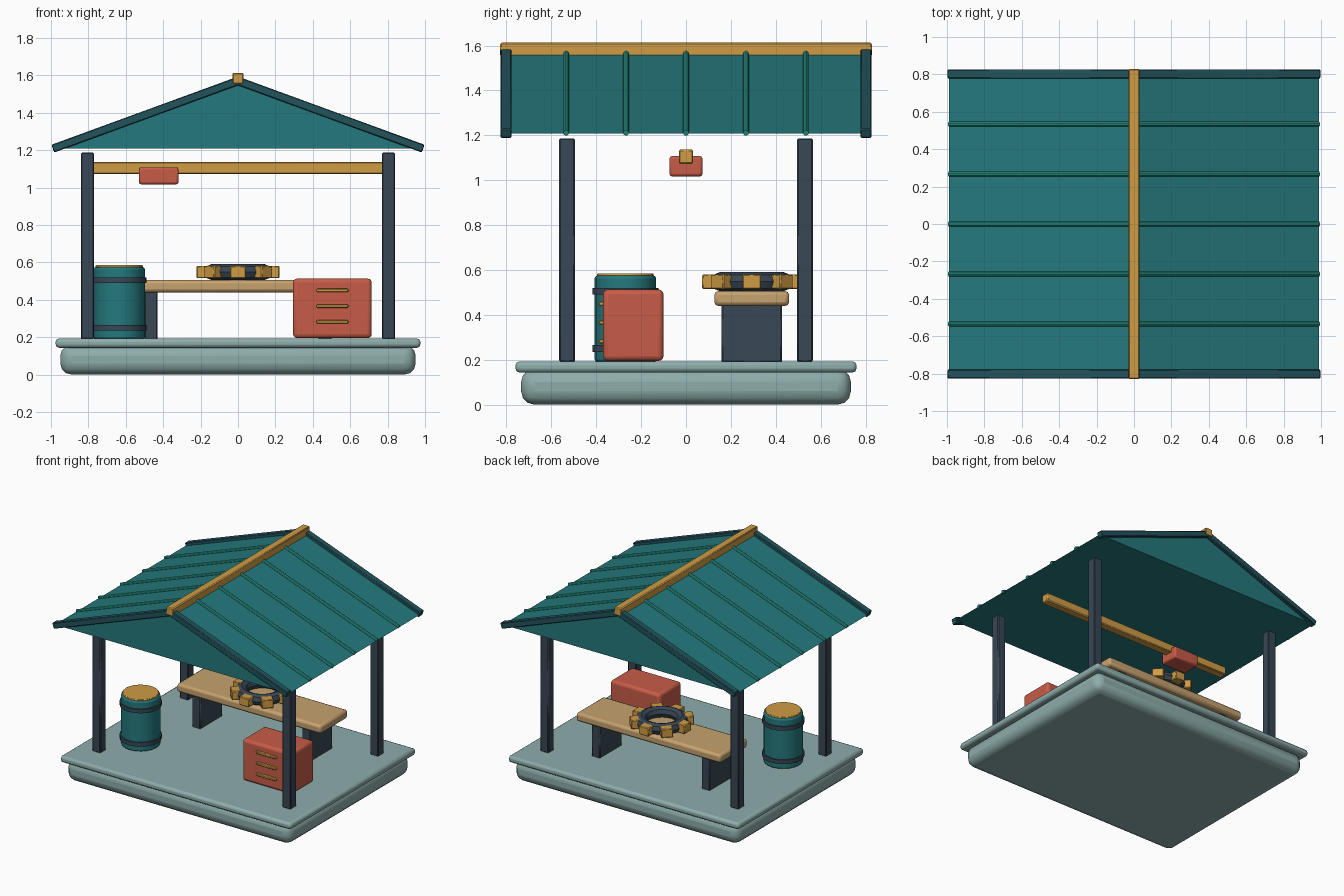
import bpy, bmesh, math
from mathutils import Vector

if "Cube" in bpy.data.objects:
    bpy.data.objects.remove(bpy.data.objects["Cube"])


def mat(name, hexcol):
    m = bpy.data.materials.new(name)
    rgb = [int(hexcol[i:i + 2], 16) / 255 for i in (0, 2, 4)]
    m.diffuse_color = [c / 12.92 if c < 0.04 else ((c + 0.055) / 1.055) ** 2.4 for c in rgb] + [1]
    m.use_nodes = True
    m.node_tree.nodes["Principled BSDF"].inputs["Base Color"].default_value = m.diffuse_color
    return m


STONE = mat("pale grey green", "8DADAB")
SLATE = mat("dark slate", "384755")
TEAL = mat("teal", "24797D")
DEEP = mat("deep teal", "22535C")
RIB = mat("bright teal", "2A9D8F")
GOLD = mat("ochre gold", "D09C45")
TAN = mat("tan wood", "C6A26F")
RED = mat("brick red", "C85C48")


def finish(ob, name, m, bevel=0, seg=2, smooth=True):
    ob.name = name
    ob.data.name = name
    ob.data.materials.clear()
    ob.data.materials.append(m)
    if bevel:
        b = ob.modifiers.new("bevel", 'BEVEL')
        b.width, b.segments = bevel, seg
    if smooth:
        bpy.ops.object.select_all(action='DESELECT')
        ob.select_set(True)
        bpy.context.view_layer.objects.active = ob
        bpy.ops.object.shade_smooth_by_angle(angle=math.radians(35))
    return ob


def box(name, m, x, y, z, bevel=0.006, seg=1, rot=(0, 0, 0)):
    """Box from (min, max) pairs; rotation is about its centre."""
    c = [(a + b) / 2 for a, b in (x, y, z)]
    bpy.ops.mesh.primitive_cube_add(size=1, location=c, rotation=rot)
    ob = bpy.context.object
    size = Vector([b - a for a, b in (x, y, z)])
    for v in ob.data.vertices:
        v.co = v.co * size
    return finish(ob, name, m, bevel, seg)


def cyl(name, m, r, x, y, z, bevel=0.0, sides=20):
    bpy.ops.mesh.primitive_cylinder_add(vertices=sides, radius=r, depth=z[1] - z[0],
                                        location=(x, y, (z[0] + z[1]) / 2))
    ob = finish(bpy.context.object, name, m, bevel, 2)
    if bevel:
        ob.modifiers["bevel"].limit_method = 'ANGLE'
    return ob


# Base: rounded plinth and thin floor slab
box("plinth", STONE, (-.95, .95), (-.735, .735), (0, .16), .06, 3)
box("floor_slab", STONE, (-.975, .975), (-.76, .76), (.143, .193), .018, 2)

# Four corner posts
for sx, nx in ((-1, "left"), (1, "right")):
    for sy, ny in ((-1, "front"), (1, "back")):
        box(f"{ny}_{nx}_post", SLATE, (sx * .805 - .035, sx * .805 + .035),
            (sy * .53 - .035, sy * .53 + .035), (.19, 1.187))

# Solid gable roof
EAVE, APEX, HALF = 1.208, 1.57, .99
bm = bmesh.new()
tri = [bm.verts.new((x, -.8, z)) for x, z in ((-HALF, EAVE), (HALF, EAVE), (0, APEX))]
face = bm.faces.new(tri)
ext = bmesh.ops.extrude_face_region(bm, geom=[face])
bmesh.ops.translate(bm, vec=(0, 1.6, 0), verts=[g for g in ext["geom"] if isinstance(g, bmesh.types.BMVert)])
bmesh.ops.recalc_face_normals(bm, faces=bm.faces)
me = bpy.data.meshes.new("roof")
bm.to_mesh(me)
bm.free()
roof = bpy.data.objects.new("roof", me)
bpy.context.collection.objects.link(roof)
finish(roof, "roof", TEAL, smooth=False)

# Sloping verge boards and roof ribs on both slopes
ang = math.atan2(APEX - EAVE, HALF)
length = math.hypot(APEX - EAVE, HALF)
for s, n in ((-1, "left"), (1, "right")):
    cx, cz = s * HALF / 2, (EAVE + APEX) / 2
    for y, ny in ((-.802, "front"), (.802, "back")):
        box(f"{ny}_{n}_verge_board", DEEP, (cx - length / 2, cx + length / 2), (y - .025, y + .025),
            (cz - .022, cz + .022), .005, 1, (0, s * ang, 0))
    for i in range(5):
        y = (i - 2) * .267
        bpy.ops.mesh.primitive_cylinder_add(vertices=10, radius=.013, depth=length, location=(cx, y, cz + .003),
                                            rotation=(0, s * (math.pi / 2 + ang), 0))
        finish(bpy.context.object, f"{n}_roof_rib_{i + 1}", RIB)

# Ridge cap, cross beam and hanging lamp box
box("ridge_cap", GOLD, (-.03, .03), (-.829, .829), (1.553, 1.613))
box("cross_beam", GOLD, (-.825, .825), (-.032, .032), (1.073, 1.137))
box("hanging_box", RED, (-.53, -.318), (-.074, .074), (1.017, 1.108), .012, 2)

# Bench with two slab legs
box("bench_top", TAN, (-.61, .61), (.126, .46), (.44, .506), .018, 2)
for s, n in ((-1, "left"), (1, "right")):
    box(f"{n}_bench_leg", SLATE, (s * .465 - .035, s * .465 + .035), (.158, .428), (.188, .45))

# Cog wheel lying on the bench: ring plus eight teeth
CY, CZ = .293, .548
bpy.ops.mesh.primitive_torus_add(location=(0, CY, CZ), major_radius=.143, minor_radius=.042,
                                 major_segments=24, minor_segments=8)
finish(bpy.context.object, "cog_ring", SLATE)
for i in range(8):
    a = i * math.pi / 4
    x, y = .187 * math.cos(a), CY + .187 * math.sin(a)
    box(f"cog_tooth_{i + 1}", GOLD, (x - .034, x + .034), (y - .042, y + .042),
        (CZ - .033, CZ + .033), .005, 1, (0, 0, a))

# Barrel with two bands and a lid
BX, BY = -.635, -.27
cyl("barrel", TEAL, .137, BX, BY, (.19, .575), .012)
cyl("barrel_lid", GOLD, .126, BX, BY, (.56, .585), .004)
for z, n in ((.25, "lower"), (.505, "upper")):
    cyl(f"{n}_barrel_band", SLATE, .147, BX, BY, (z - .015, z + .015))

# Drawer cabinet with three handles
box("cabinet", RED, (.294, .715), (-.37, -.1), (.195, .513), .022, 3)
for i in range(3):
    z = .282 + i * .084
    box(f"drawer_handle_{i + 1}", GOLD, (.42, .59), (-.389, -.36), (z - .009, z + .009), .004)
